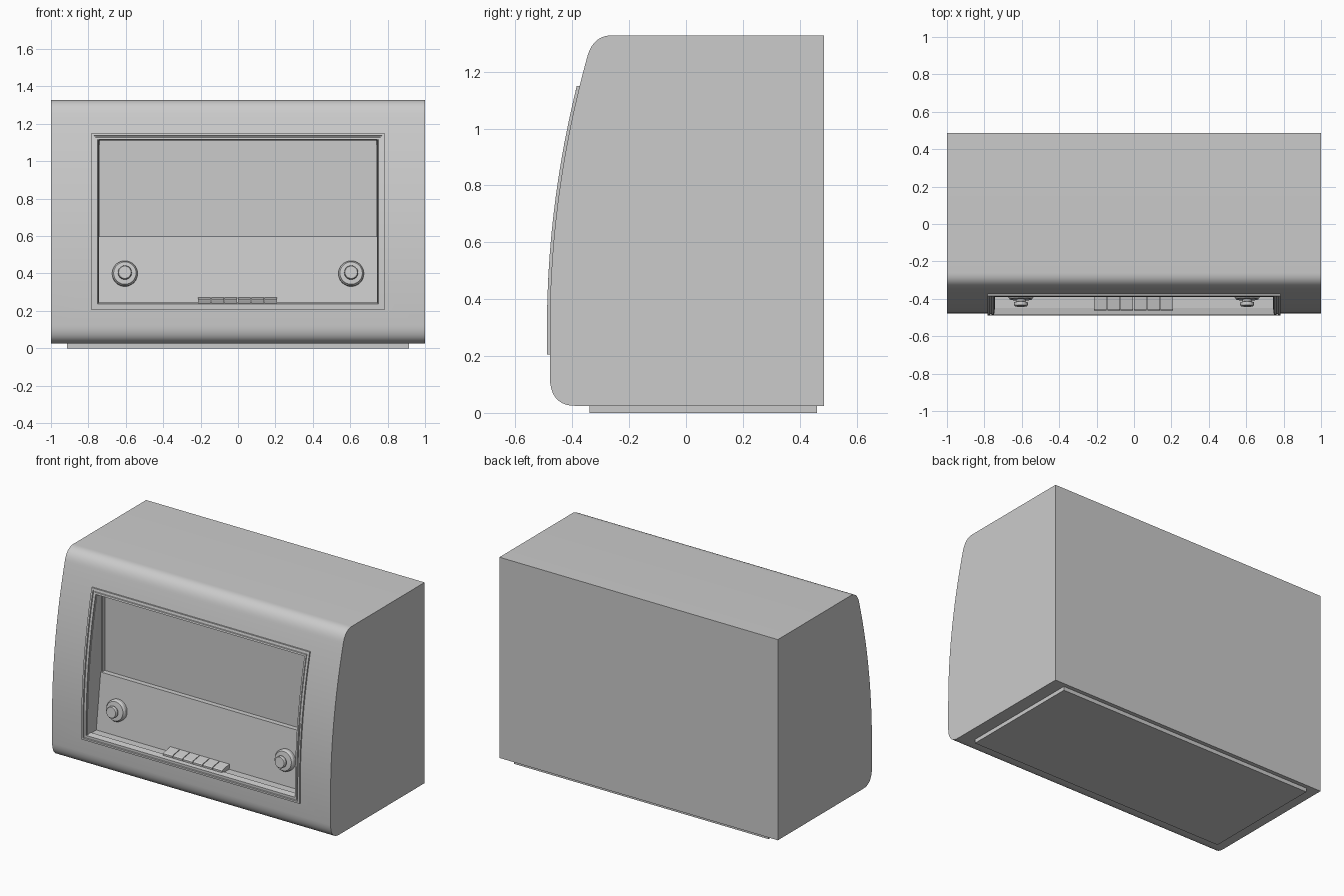
import bpy, bmesh, math
from mathutils import Matrix, Vector

if "Cube" in bpy.data.objects:
    bpy.data.objects.remove(bpy.data.objects["Cube"])

grey = bpy.data.materials.new("light grey")
grey.use_nodes = True
grey.diffuse_color = (0.6, 0.6, 0.6, 1)
grey.node_tree.nodes["Principled BSDF"].inputs["Base Color"].default_value = (0.6, 0.6, 0.6, 1)


def finish(bm, name, smooth=False):
    bmesh.ops.recalc_face_normals(bm, faces=bm.faces)
    mesh = bpy.data.meshes.new(name)
    bm.to_mesh(mesh)
    bm.free()
    mesh.materials.append(grey)
    obj = bpy.data.objects.new(name, mesh)
    bpy.context.collection.objects.link(obj)
    if smooth:
        bpy.ops.object.select_all(action='DESELECT')
        obj.select_set(True)
        bpy.context.view_layer.objects.active = obj
        bpy.ops.object.shade_smooth_by_angle(angle=math.radians(30))
    return obj


def prism(name, profile, x0, x1, smooth=False):
    """Extrude a (y, z) profile along x."""
    bm = bmesh.new()
    face = bm.faces.new([bm.verts.new((x0, y, z)) for y, z in profile])
    side = bmesh.ops.extrude_face_region(bm, geom=[face])["geom"]
    bmesh.ops.translate(bm, vec=(x1 - x0, 0, 0),
                        verts=[v for v in side if isinstance(v, bmesh.types.BMVert)])
    return finish(bm, name, smooth)


def box(name, x0, x1, y0, y1, z0, z1):
    return prism(name, [(y0, z0), (y1, z0), (y1, z1), (y0, z1)], x0, x1)


def front(z):
    """Depth of the bowed cabinet front at height z."""
    return -0.479 + 0.145 * max(0, z - 0.3) ** 2


def corner(a, b, c, steps=10):
    """Rounded corner from a to c pulled towards b."""
    a, b, c = Vector(a), Vector(b), Vector(c)
    ts = [i / steps for i in range(steps + 1)]
    return [tuple(a * (1 - t) ** 2 + b * 2 * t * (1 - t) + c * t * t) for t in ts]


# Cabinet with bowed front and rounded front edges
BACK, BASE, TOP = 0.486, 0.025, 1.328
profile = [(BACK, TOP), (BACK, BASE)]
profile += corner((-0.39, BASE), (-0.475, BASE), (front(0.12), 0.12))
profile += [(front(z), z) for z in [0.3 + 0.05 * i for i in range(19)]]
profile += corner((front(1.25), 1.25), (-0.328, TOP), (-0.26, TOP))
cabinet = prism("cabinet", profile, -1, 1, True)

# Opening in the front
W, LOW, HIGH, DEEP = 0.745, 0.238, 1.12, -0.312
cutter = box("opening_cutter", -W, W, -0.8, DEEP, LOW, HIGH)
cutter.hide_render = True
cutter.hide_viewport = True
cut = cabinet.modifiers.new("opening", 'BOOLEAN')
cut.object = cutter
cut.solver = 'EXACT'

# Plinth
box("plinth", -0.915, 0.915, -0.34, 0.46, 0, 0.03)


def ring(bm, inset, offset, steps=24):
    """Rectangular loop that follows the bowed front."""
    w, z0, z1 = 0.783 - inset, 0.205 + inset, 1.15 - inset
    zs = [z0 + (z1 - z0) * i / steps for i in range(steps + 1)]
    pts = [(-w, z) for z in zs] + [(w, z) for z in reversed(zs)]
    return [bm.verts.new((x, front(z) + offset, z)) for x, z in pts]


# Stepped trim frame around the opening
bm = bmesh.new()
steps = [(0, 0.02), (0, -0.010), (0.012, -0.010), (0.014, -0.003),
         (0.02, -0.003), (0.022, -0.008), (0.033, -0.008), (0.04, 0.03)]
loops = [ring(bm, *s) for s in steps]
for a, b in zip(loops, loops[1:]):
    for i in range(len(a)):
        j = (i + 1) % len(a)
        bm.faces.new((a[i], a[j], b[j], b[i]))
finish(bm, "trim_frame", True)

# Sloping control panel below the dial window
P0, P1 = Vector((-0.39, 0.235)), Vector((-0.345, 0.597))
prism("control_panel", [tuple(P0), tuple(P1), (-0.3, P1.y), (-0.3, P0.y)], -W, W)

# Thin border around the dial window
for s in (-1, 1):
    box("dial_side_border", s * 0.738, s * W, -0.335, -0.30, 0.59, HIGH)
box("dial_top_border", -W, W, -0.335, -0.30, HIGH - 0.007, HIGH)

# Row of push buttons
for i in range(6):
    x = -0.214 + i * 0.0713
    prism("push_button", [(-0.462, 0.23), (-0.462, 0.254), (-0.455, 0.26),
                          (-0.388, 0.271), (-0.37, 0.23)], x, x + 0.067)

# Knobs, turned on an axis square to the control panel
slope = P1 - P0
tilt = math.atan2(slope.x, slope.y)
knob_profile = [(0.068, -0.01), (0.068, 0.02), (0.060, 0.033), (0.026, 0.035),
                (0.026, 0.046), (0.037, 0.050), (0.037, 0.064), (0.033, 0.070)]
for x, name in ((-0.605, "right_knob"), (0.605, "left_knob")):
    bm = bmesh.new()
    N = 32
    rows = [[bm.verts.new((r * math.cos(2 * math.pi * k / N), r * math.sin(2 * math.pi * k / N), h))
             for k in range(N)] for r, h in knob_profile]
    for a, b in zip(rows, rows[1:]):
        for k in range(N):
            m = (k + 1) % N
            bm.faces.new((a[k], a[m], b[m], b[k]))
    bm.faces.new(rows[0])
    bm.faces.new(rows[-1])
    place = P0 + slope * 0.45
    bm.transform(Matrix.Translation((x, place.x, place.y))
                 @ Matrix.Rotation(math.pi / 2 - tilt, 4, 'X'))
    finish(bm, name, True)
